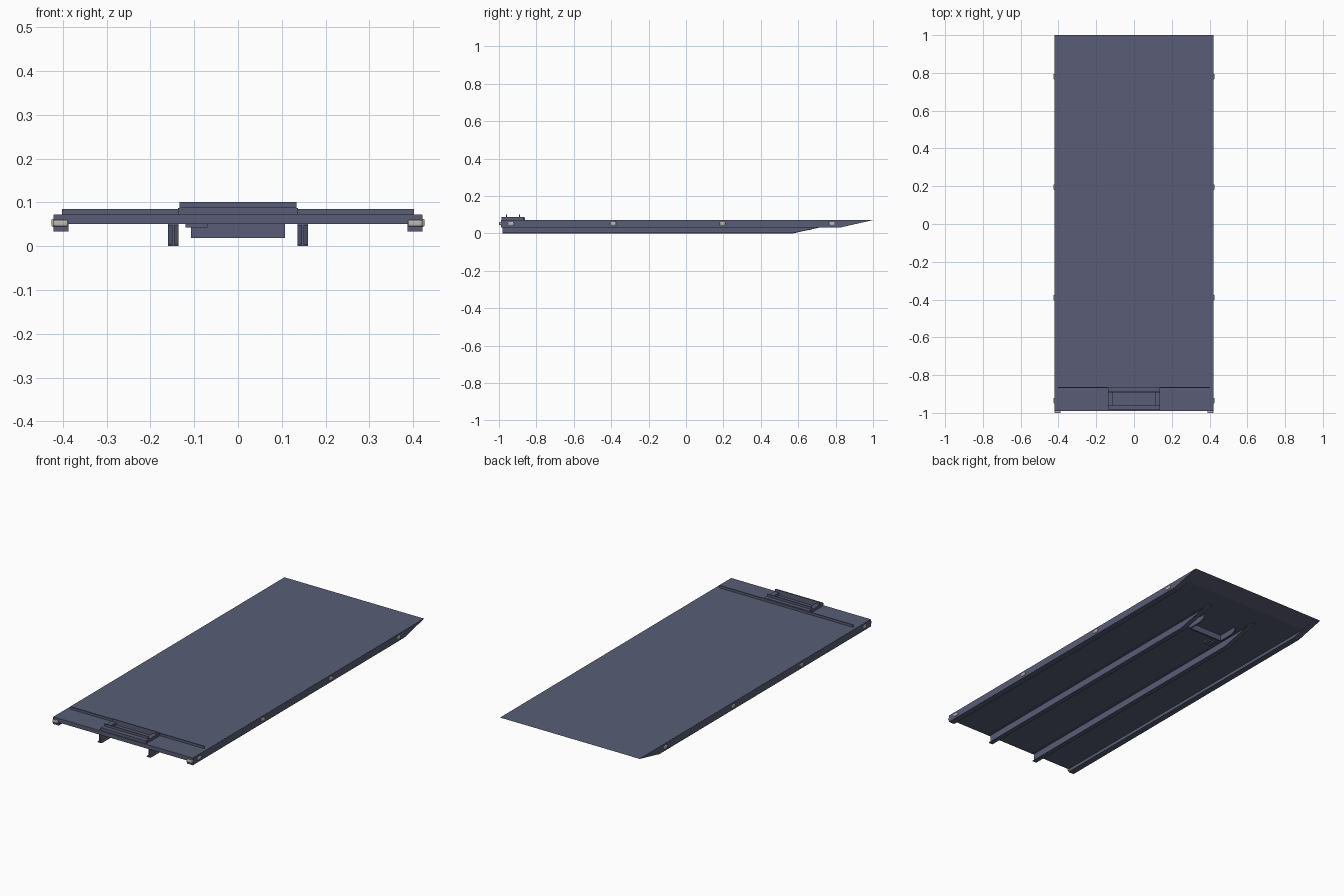
import bpy, bmesh, math

if "Cube" in bpy.data.objects:
    bpy.data.objects.remove(bpy.data.objects["Cube"])


def material(name, rgb):
    m = bpy.data.materials.new(name)
    m.diffuse_color = (*rgb, 1)
    m.use_nodes = True
    m.node_tree.nodes["Principled BSDF"].inputs["Base Color"].default_value = m.diffuse_color
    return m


STEEL = material("slate_steel", (0.1, 0.11, 0.18))
LENS = material("pale_lens", (0.5, 0.48, 0.44))


def finish(bm, name, mat):
    bmesh.ops.recalc_face_normals(bm, faces=bm.faces)
    me = bpy.data.meshes.new(name)
    bm.to_mesh(me)
    bm.free()
    me.materials.append(mat)
    ob = bpy.data.objects.new(name, me)
    bpy.context.collection.objects.link(ob)
    return ob


def extrude_x(name, profile, x0, x1, mat=STEEL):
    """Side profile of (y, z) points extruded from x0 to x1."""
    bm = bmesh.new()
    f = bm.faces.new([bm.verts.new((x0, y, z)) for y, z in profile])
    r = bmesh.ops.extrude_face_region(bm, geom=[f])
    vs = [v for v in r["geom"] if isinstance(v, bmesh.types.BMVert)]
    bmesh.ops.translate(bm, verts=vs, vec=(x1 - x0, 0, 0))
    return finish(bm, name, mat)


def box(name, x, y, z, mat=STEEL):
    return extrude_x(name, [(y[0], z[0]), (y[1], z[0]), (y[1], z[1]), (y[0], z[1])], x[0], x[1], mat)


def mirror(ob):
    ob.modifiers.new("mirror", "MIRROR")
    return ob


# Deck with tapered tail
extrude_x("deck", [(-0.99, 0.05), (0.90, 0.05), (1.0, 0.072), (-0.99, 0.072)], -0.42, 0.42)

# Side rails
mirror(extrude_x("side_rail", [(-0.99, 0.033), (0.83, 0.033), (1.0, 0.0715), (-0.99, 0.0715)], 0.387, 0.421))

# Longitudinal I-beams: web, bottom flange following the taper, top flange
mirror(extrude_x("beam_web", [(-0.98, 0.002), (0.57, 0.002), (0.79, 0.05), (-0.98, 0.05)], 0.1455, 0.1505))
mirror(extrude_x("beam_bottom_flange", [(-0.98, 0), (0.57, 0), (0.79, 0.048),
                                        (0.79, 0.051), (0.57, 0.004), (-0.98, 0.004)], 0.136, 0.160))
mirror(box("beam_top_flange", (0.136, 0.160), (-0.98, 0.79), (0.047, 0.051)))

# Underside tail bracket: cross plate, cheeks and tab
box("bracket_cross_plate", (-0.106, 0.106), (0.57, 0.58), (0.018, 0.051))
mirror(extrude_x("bracket_cheek", [(0.57, 0.018), (0.66, 0.018), (0.69, 0.03), (0.69, 0.051), (0.57, 0.051)],
                 0.100, 0.107))
box("bracket_tab", (-0.12, -0.07), (0.47, 0.51), (0.042, 0.051))

# Stop strip across the deck
box("stop_strip", (-0.402, 0.402), (-0.868, -0.862), (0.071, 0.085))

# Front hitch frame: end blocks, long bars with upright lips
mirror(box("frame_end", (0.110, 0.137), (-0.986, -0.865), (0.071, 0.087)))
box("frame_front_bar", (-0.134, 0.134), (-0.986, -0.957), (0.071, 0.088))
box("frame_back_bar", (-0.134, 0.134), (-0.890, -0.866), (0.071, 0.088))
for name, y in (("front_lip", -0.962), ("back_lip", -0.892)):
    box(name, (-0.134, 0.134), (y, y + 0.005), (0.085, 0.101))


# Marker lights: rounded blocks on the sides and front corners
def light(name, x, y, z):
    ob = mirror(box(name, x, y, z, LENS))
    b = ob.modifiers.new("round", "BEVEL")
    b.width, b.segments = 0.004, 3
    return ob


for i, y in enumerate((-0.935, -0.39, 0.195, 0.78)):
    light(f"side_light_{i + 1}", (0.412, 0.426), (y - 0.015, y + 0.015), (0.044, 0.062))
light("front_light", (0.388, 0.421), (-1.0, -0.982), (0.045, 0.060))
